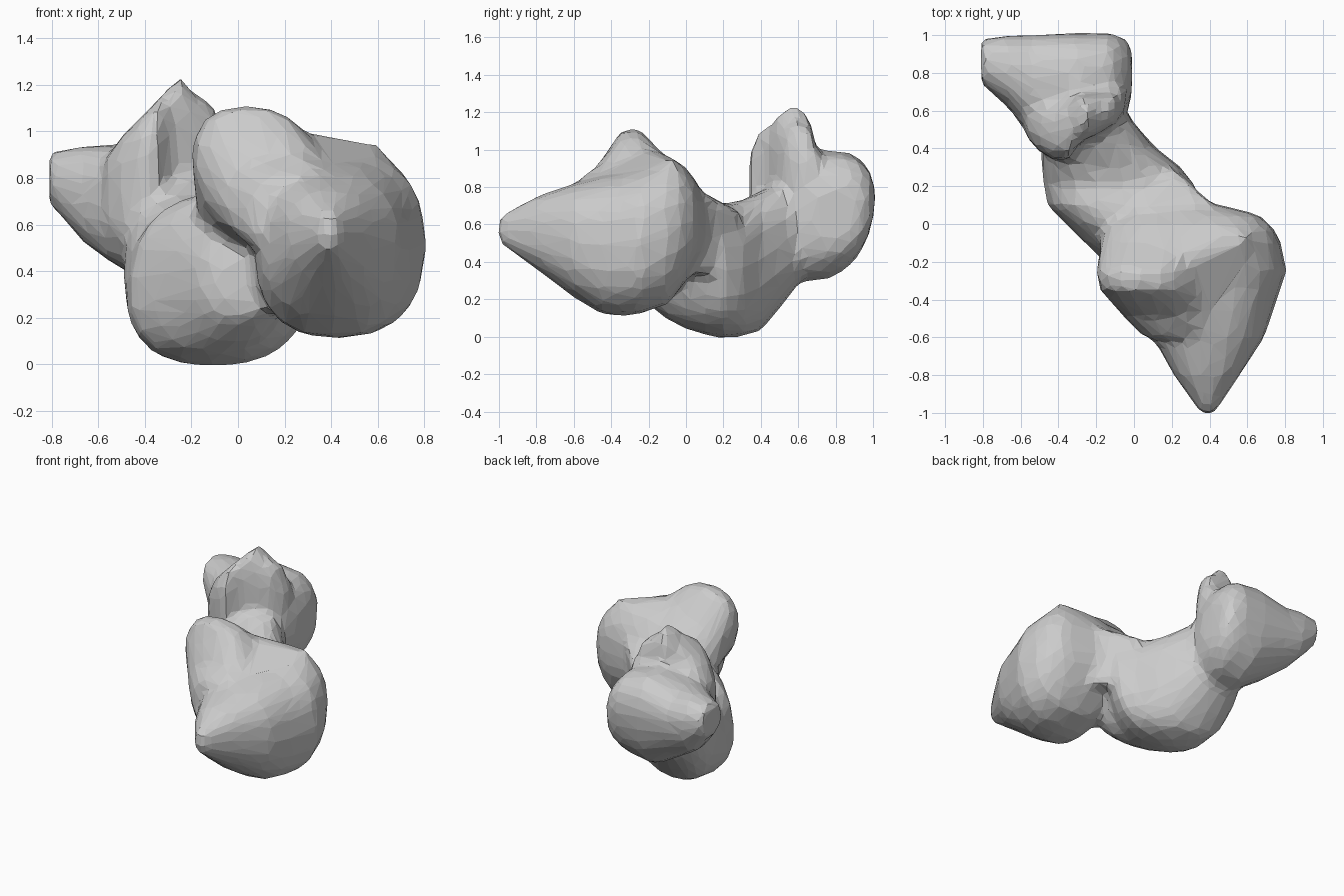
import bpy, bmesh
from math import cos, sin, pi, sqrt, copysign

bm = bmesh.new()
N = 20


def soft(v, e):
    return copysign(abs(v) ** e, v)


def loft(sections, axis, e=0.88):
    """Skin oval sections: (position, low, high, z low, z high, lean)."""
    rings = []
    for p, a, b, z0, z1, lean in sections:
        r = sqrt(max(((b - a) / 2) ** 2 - lean ** 2, 1e-4))
        ring = []
        for i in range(N):
            t = 2 * pi * i / N
            u = (a + b) / 2 + r * soft(cos(t), e) + lean * soft(sin(t), e)
            z = (z0 + z1) / 2 + (z1 - z0) / 2 * soft(sin(t), e)
            ring.append(bm.verts.new((u, p, z) if axis == 'y' else (p, u, z)))
        rings.append(ring)
    faces = [bm.faces.new(rings[0]), bm.faces.new(rings[-1])]
    for r0, r1 in zip(rings, rings[1:]):
        for i in range(N):
            j = (i + 1) % N
            faces.append(bm.faces.new((r0[i], r0[j], r1[j], r1[i])))
    bmesh.ops.recalc_face_normals(bm, faces=faces)


def hull(points):
    """Convex filler between neighbouring lobes."""
    part = bmesh.new()
    for p in points:
        part.verts.new(p)
    bmesh.ops.convex_hull(part, input=part.verts[:])
    bmesh.ops.recalc_face_normals(part, faces=part.faces[:])
    temp = bpy.data.meshes.new("filler")
    part.to_mesh(temp)
    part.free()
    bm.from_mesh(temp)
    bpy.data.meshes.remove(temp)


# Large upright front lobe, drawn to a point at the front
loft([(-1.01, .36, .42, .51, .64, 0),
      (-.80, .21, .56, .36, .75, 0),
      (-.60, .10, .69, .21, .82, 0),
      (-.45, .07, .74, .12, .86, 0),
      (-.33, .07, .78, .11, .88, 0),
      (-.25, .07, .81, .12, .90, 0),
      (-.10, .08, .78, .17, .94, 0),
      (-.02, .08, .74, .27, .93, 0),
      (.05, .10, .66, .40, .84, 0),
      (.11, .15, .42, .48, .72, 0)], 'y', .82)

# Hump overhanging the upper left of the front lobe
loft([(-.60, .05, .45, .45, .82, 0),
      (-.50, -.05, .45, .48, .88, 0),
      (-.42, -.12, .42, .50, .99, -.04),
      (-.35, -.18, .38, .50, 1.10, -.06),
      (-.26, -.20, .38, .50, 1.12, -.06),
      (-.10, -.18, .45, .45, .96, 0),
      (.00, -.14, .45, .42, .88, 0),
      (.10, -.02, .42, .42, .75, 0)], 'y')

# Sloping shoulder from the hump to the right corner
hull([(.05, -.35, 1.03), (.05, -.22, 1.03), (.62, -.05, .94), (.58, -.08, .95),
      (.60, -.30, .85), (.30, .00, .91), (.35, -.58, .83), (.10, -.55, .80),
      (.73, -.20, .74), (.30, -.30, .40)])

# Waist between the front and middle lobes
hull([(.50, .02, .80), (.32, .18, .60), (.22, .30, .66), (.33, .15, .32),
      (.45, .00, .33), (0, .20, .70), (0, 0, .82), (0, 0, .40)])

# Rounded middle lobe
loft([(-.24, -.08, .15, .22, .45, 0),
      (-.20, -.16, .17, .17, .55, 0),
      (-.10, -.26, .20, .09, .65, 0),
      (.00, -.36, .23, .04, .74, .03),
      (.10, -.46, .30, .01, .74, .03),
      (.20, -.48, .33, -.01, .71, .03),
      (.30, -.49, .25, .00, .73, 0),
      (.40, -.49, .12, .03, .78, 0),
      (.50, -.49, .03, .15, .82, 0),
      (.60, -.44, -.05, .28, .82, 0)], 'y', .82)

# Back lobe, narrowing to a blunt end on the left
loft([(-.81, .74, .98, .69, .91, 0),
      (-.66, .61, 1.0, .52, .94, .02),
      (-.55, .46, 1.0, .44, .94, .04),
      (-.30, .42, 1.01, .29, 1.0, .06),
      (-.12, .46, 1.01, .33, .97, .06),
      (-.04, .58, .98, .42, .88, .03),
      (-.01, .68, .92, .50, .80, 0)], 'x')

# Uneven crest running across the front of the back lobe
loft([(-.57, .46, .64, .55, .88, 0),
      (-.50, .38, .66, .50, .98, 0),
      (-.42, .34, .66, .45, 1.06, -.02),
      (-.34, .34, .67, .45, 1.14, -.01),
      (-.30, .42, .70, .45, 1.19, 0),
      (-.25, .45, .69, .45, 1.24, 0),
      (-.20, .47, .70, .45, 1.17, 0),
      (-.11, .52, .71, .45, 1.12, 0),
      (-.04, .60, .73, .50, .94, 0)], 'x', .65)

mesh = bpy.data.meshes.new("lobed_rock")
bm.to_mesh(mesh)
bm.free()
rock = bpy.data.objects.new("lobed_rock", mesh)
bpy.context.collection.objects.link(rock)

# Fuse the lobes into one faceted skin
remesh = rock.modifiers.new("fuse", 'REMESH')
remesh.mode = 'VOXEL'
remesh.voxel_size = 0.035
smooth = rock.modifiers.new("soften", 'SMOOTH')
smooth.factor = 0.5
smooth.iterations = 4
facet = rock.modifiers.new("facets", 'DECIMATE')
facet.ratio = 0.13
